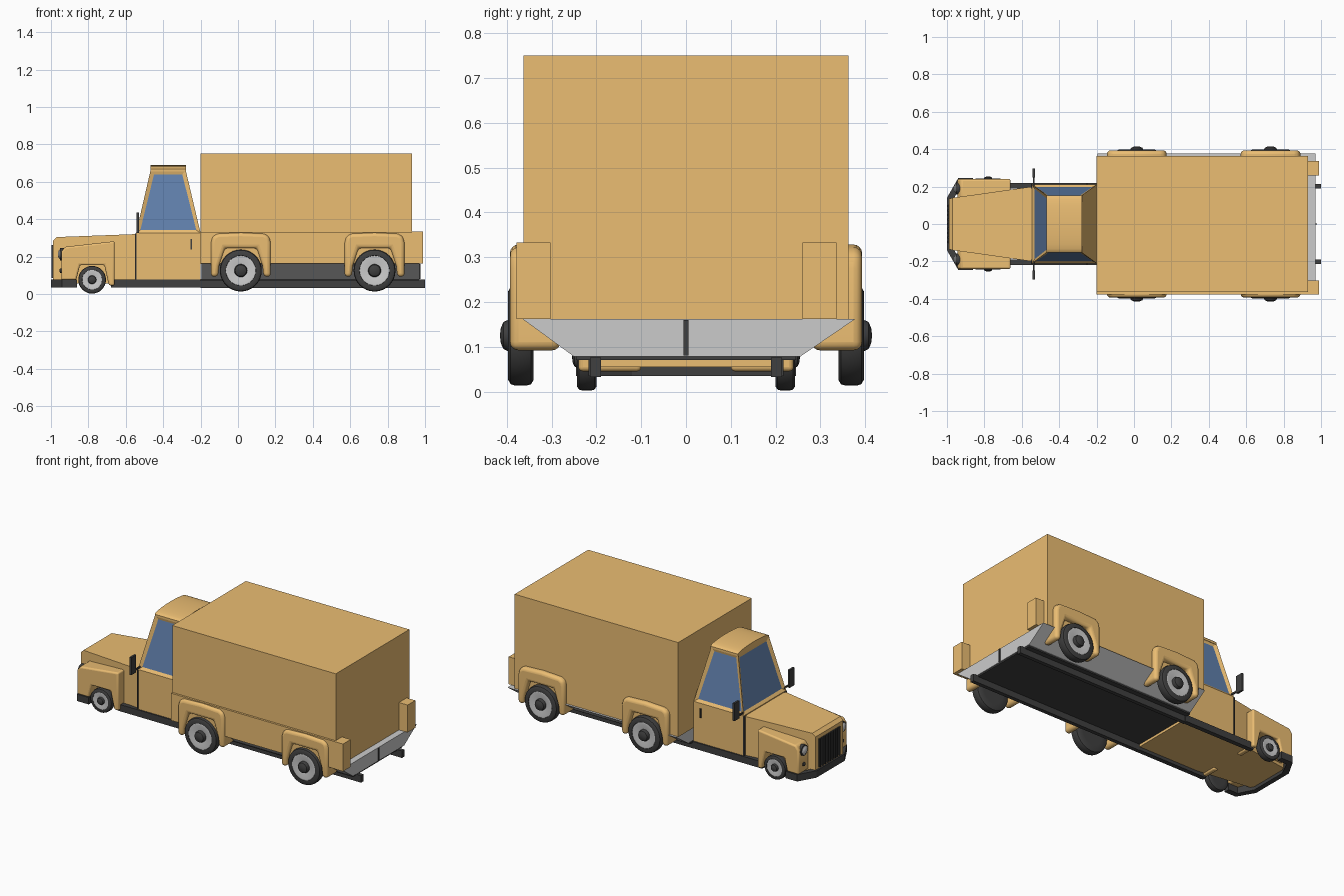
import bpy, bmesh, math
from mathutils import Vector

if "Cube" in bpy.data.objects:
    bpy.data.objects.remove(bpy.data.objects["Cube"])


def material(name, rgb):
    m = bpy.data.materials.new(name)
    m.diffuse_color = (*rgb, 1)
    m.use_nodes = True
    m.node_tree.nodes["Principled BSDF"].inputs["Base Color"].default_value = m.diffuse_color
    return m


ORANGE = material("orange_paint", (0.83, 0.51, 0.17))
DARK = material("dark_trim", (0.05, 0.05, 0.05))
GLASS = material("blue_glass", (0.12, 0.22, 0.42))
GREY = material("grey_metal", (0.6, 0.6, 0.6))


def finish(name, bm, *mats, bevel=0, smooth=False):
    bmesh.ops.recalc_face_normals(bm, faces=bm.faces)
    me = bpy.data.meshes.new(name)
    bm.to_mesh(me)
    bm.free()
    ob = bpy.data.objects.new(name, me)
    bpy.context.collection.objects.link(ob)
    for m in mats:
        me.materials.append(m)
    if bevel:
        mod = ob.modifiers.new("bevel", 'BEVEL')
        mod.width, mod.segments, mod.limit_method = bevel, 4, 'ANGLE'
        mod.angle_limit = math.radians(40)
    if smooth:
        bpy.ops.object.select_all(action='DESELECT')
        bpy.context.view_layer.objects.active = ob
        ob.select_set(True)
        bpy.ops.object.shade_smooth_by_angle(angle=math.radians(40))
    return ob


def prism(name, pts, axis, a, b, mat, **kw):
    """Extrude a 2D outline along an axis from a to b."""
    put = {'x': lambda u, v, d: (d, u, v), 'y': lambda u, v, d: (u, d, v),
           'z': lambda u, v, d: (u, v, d)}[axis]
    bm = bmesh.new()
    r0 = [bm.verts.new(put(u, v, a)) for u, v in pts]
    r1 = [bm.verts.new(put(u, v, b)) for u, v in pts]
    n = len(pts)
    bm.faces.new(r0)
    bm.faces.new(r1)
    for i in range(n):
        bm.faces.new((r0[i], r0[(i + 1) % n], r1[(i + 1) % n], r1[i]))
    return finish(name, bm, mat, **kw)


def box(name, x0, x1, y0, y1, z0, z1, mat, **kw):
    return prism(name, [(x0, z0), (x1, z0), (x1, z1), (x0, z1)], 'y', y0, y1, mat, **kw)


def lathe(name, profile, centre, axis, mat, sign=1, steps=32):
    """Spin (radius, offset) pairs around the x or y axis."""
    bm = bmesh.new()
    rings = []
    for r, d in profile:
        ring = []
        for i in range(steps):
            t = 2 * math.pi * i / steps
            p, q = r * math.cos(t), r * math.sin(t)
            off = (p, sign * d, q) if axis == 'y' else (sign * d, p, q)
            ring.append(bm.verts.new(Vector(centre) + Vector(off)))
        rings.append(ring)
    for a, b in zip(rings, rings[1:]):
        for i in range(steps):
            j = (i + 1) % steps
            bm.faces.new((a[i], a[j], b[j], b[i]))
    bm.faces.new(rings[0])
    bm.faces.new(rings[-1])
    return finish(name, bm, mat, smooth=True)


def loft(bm, sections):
    """Join rings of points, closing both ends."""
    rings = [[bm.verts.new(p) for p in s] for s in sections]
    for a, b in zip(rings, rings[1:]):
        for i in range(len(a)):
            j = (i + 1) % len(a)
            bm.faces.new((a[i], a[j], b[j], b[i]))
    bm.faces.new(rings[0])
    bm.faces.new(rings[-1])


# cargo box, side board and tail posts
box("cargo_box", -0.2, 0.93, -0.363, 0.363, 0.16, 0.75, ORANGE)
box("side_board", -0.2, 0.93, -0.376, -0.36, 0.162, 0.332, ORANGE)
box("tail_post", 0.93, 0.99, -0.378, -0.302, 0.162, 0.333, ORANGE)
box("tail_post", 0.93, 0.99, 0.26, 0.336, 0.162, 0.333, ORANGE)

# tapered bed under the box
prism("bed", [(-0.365, 0.162), (0.378, 0.162), (0.255, 0.078), (-0.25, 0.078)],
      'x', -0.195, 0.97, GREY)
box("bed_underside", -0.2, 0.965, -0.245, 0.245, 0.07, 0.08, DARK)
box("tail_strap", 0.968, 0.975, -0.006, 0.006, 0.08, 0.16, DARK)

# hood, narrowing towards the nose
bm = bmesh.new()
loft(bm, [[(x, -w, 0.055), (x, w, 0.055), (x, w, z), (x, -w, z)]
          for x, w, z in [(-0.99, 0.135, 0.285), (-0.97, 0.14, 0.304), (-0.545, 0.2, 0.32)]])
finish("hood", bm, ORANGE)

# lower cab
box("cab_body", -0.545, -0.2, -0.21, 0.21, 0.055, 0.325, ORANGE)

# upper cab with recessed windows
bm = bmesh.new()
loft(bm, [[(x0, -w, z), (x1, -w, z), (x1, w, z), (x0, w, z)]
          for x0, x1, w, z in [(-0.545, -0.2, 0.21, 0.325), (-0.467, -0.28, 0.152, 0.663)]])
bmesh.ops.recalc_face_normals(bm, faces=bm.faces)
panes = [f for f in bm.faces if abs(f.normal.z) < 0.7 and f.normal.x < 0.5]
bmesh.ops.inset_individual(bm, faces=panes, thickness=0.029, depth=-0.01)
for f in panes:
    f.material_index = 1
finish("cab_top", bm, ORANGE, GLASS)

# arched roof
arch = [(0.153 * math.cos(t), 0.668 + 0.021 * math.sin(t))
        for t in [math.pi * i / 12 for i in range(13)]]
prism("roof", [(0.153, 0.655)] + arch + [(-0.153, 0.655)], 'x', -0.468, -0.277, ORANGE, smooth=True)

# front bumper wrapping round the nose
half = [(-0.86, 0.245), (-0.94, 0.245), (-1.0, 0.14)]
inner = [(-0.97, 0.12), (-0.925, 0.21), (-0.86, 0.21)]
prism("bumper", half + [(x, -y) for x, y in half[::-1]]
      + [(x, -y) for x, y in inner[::-1]] + inner, 'z', 0.035, 0.078, DARK)

# grille with upright bars
box("grille", -0.993, -0.98, -0.105, 0.105, 0.085, 0.262, DARK)
for i in range(9):
    y = -0.096 + i * 0.024
    box("grille_bar", -0.998, -0.99, y - 0.005, y + 0.005, 0.085, 0.262, DARK)


def wheel(name, x, z, r, y_in, y_out, hub_out, s):
    w = y_out - y_in
    c = (x, 0, z)
    lathe(name + "_tyre", [(r * 0.6, y_in), (r * 0.88, y_in), (r * 0.97, y_in + w * 0.1),
                           (r, y_in + w * 0.3), (r, y_out - w * 0.3), (r * 0.97, y_out - w * 0.1),
                           (r * 0.88, y_out), (r * 0.72, y_out), (r * 0.7, y_out - w * 0.25)],
          c, 'y', DARK, s)
    lathe(name + "_rim", [(r * 0.71, y_out - w * 0.3), (r * 0.71, y_out - w * 0.02),
                          (r * 0.64, y_out), (r * 0.33, y_out - w * 0.18)], c, 'y', GREY, s)
    h = r * 0.31
    lathe(name + "_hub", [(h, y_out - w * 0.25), (h, hub_out - h * 0.5),
                          (h * 0.87, hub_out - h * 0.22), (h * 0.5, hub_out - h * 0.05),
                          (h * 0.1, hub_out)], c, 'y', DARK, s, 20)


front_fender = [(-0.945, 0.075), (-0.945, 0.225), (-0.925, 0.252), (-0.66, 0.282), (-0.66, 0.045),
                (-0.69, 0.045), (-0.715, 0.155), (-0.845, 0.155), (-0.865, 0.075)]
rear_fender = [(-0.16, 0.092), (-0.16, 0.275), (-0.152, 0.308), (-0.125, 0.322), (0, 0.328),
               (0.125, 0.322), (0.152, 0.308), (0.16, 0.275), (0.16, 0.092),
               (0.122, 0.092), (0.116, 0.15), (0.085, 0.245),
               (-0.085, 0.245), (-0.116, 0.15), (-0.122, 0.092)]

for s in (-1, 1):
    # wheels and fenders
    wheel("front_wheel", -0.78, 0.076, 0.074, 0.2, 0.243, 0.254, s)
    prism("front_fender", front_fender, 'y', s * 0.1, s * 0.24, ORANGE, bevel=0.01, smooth=True)
    for x in (0.015, 0.73):
        wheel("rear_wheel", x, 0.125, 0.112, 0.34, 0.397, 0.415, s)
        prism("rear_fender", [(x + u, v) for u, v in rear_fender], 'y', s * 0.28, s * 0.393,
              ORANGE, bevel=0.02, smooth=True)
    # sills and frame rails
    box("sill", -0.68, -0.19, s * 0.19, s * 0.218, 0.035, 0.077, DARK)
    box("frame_rail", -0.2, 1.0, s * 0.19, s * 0.214, 0.032, 0.076, DARK)
    # door gap and handle
    box("door_gap", -0.55, -0.542, s * 0.19, s * 0.213, 0.075, 0.322, DARK)
    box("door_handle", -0.254, -0.246, s * 0.205, s * 0.218, 0.237, 0.293, DARK)
    # wing mirror on a short arm
    box("mirror_arm", -0.54, -0.532, s * 0.2, s * 0.26, 0.335, 0.345, DARK)
    box("mirror", -0.543, -0.53, s * 0.248, s * 0.296, 0.325, 0.435, DARK)
    # headlight and side lamp
    lathe("headlight", [(0.033, 0.02), (0.033, -0.006), (0.026, -0.008)],
          (-0.945, s * 0.19, 0.212), 'x', DARK)
    lathe("headlight_lens", [(0.026, 0), (0.026, -0.009), (0.018, -0.015), (0.004, -0.018)],
          (-0.945, s * 0.19, 0.212), 'x', GREY)
    lathe("side_lamp", [(0.012, 0.01), (0.012, -0.006), (0.005, -0.01)],
          (-0.945, s * 0.19, 0.125), 'x', DARK, 1, 16)
